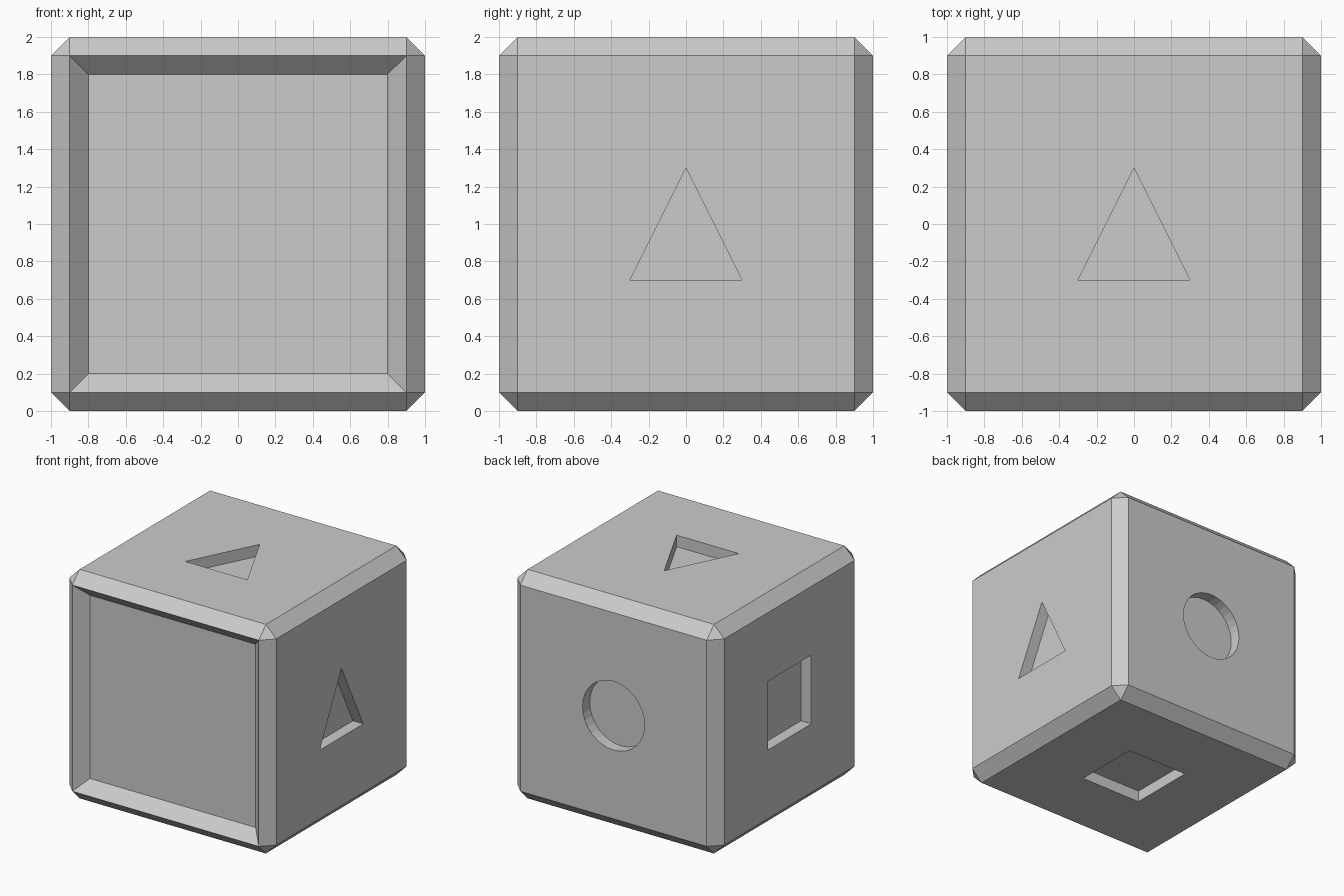
import bpy
import bmesh
from math import cos, sin, tau
from mathutils import Matrix, Vector

cube = bpy.data.objects.get("Cube")
if cube:
    bpy.data.objects.remove(cube, do_unlink=True)

HALF = 1.0       # half the block's side
BEVEL = 0.1      # chamfer width
DEPTH = 0.1      # depth of every recess
R = 0.3          # half size of the cut shapes
CENTRE = Vector((0, 0, HALF))

grey = bpy.data.materials.new("light grey")
grey.use_nodes = True
grey.diffuse_color = (0.6, 0.6, 0.6, 1)
grey.node_tree.nodes["Principled BSDF"].inputs["Base Color"].default_value = (0.6, 0.6, 0.6, 1)


def make_object(name, bm):
    bmesh.ops.recalc_face_normals(bm, faces=bm.faces)
    mesh = bpy.data.meshes.new(name)
    bm.to_mesh(mesh)
    bm.free()
    mesh.materials.append(grey)
    obj = bpy.data.objects.new(name, mesh)
    bpy.context.collection.objects.link(obj)
    return obj


def make_cutter(name, profile, normal, up):
    """Prism straddling the block side that faces along normal."""
    n, v = Vector(normal), Vector(up)
    axes = Matrix((v.cross(n), v, n)).transposed()
    bm = bmesh.new()
    verts = [bm.verts.new(CENTRE + axes @ Vector((x, y, HALF - DEPTH))) for x, y in profile]
    base = bm.faces.new(verts)
    top = bmesh.ops.extrude_face_region(bm, geom=[base])["geom"]
    moved = [g for g in top if isinstance(g, bmesh.types.BMVert)]
    bmesh.ops.translate(bm, verts=moved, vec=n * DEPTH * 2)
    cutter = make_object(name, bm)
    cutter.hide_render = True
    return cutter


# Chamfered block with a sloped, sunken front panel
bm = bmesh.new()
bmesh.ops.create_cube(bm, size=2 * HALF, matrix=Matrix.Translation(CENTRE))
bmesh.ops.bevel(bm, geom=bm.edges[:], offset=BEVEL, offset_type='OFFSET',
                segments=1, profile=0.5, affect='EDGES')
bm.normal_update()
front = min(bm.faces, key=lambda f: f.normal.y)
bmesh.ops.inset_region(bm, faces=[front], thickness=BEVEL, use_even_offset=True)
bmesh.ops.translate(bm, verts=front.verts[:], vec=(0, DEPTH, 0))
block = make_object("chamfered_block", bm)

# Shapes sunk into the other five sides
triangle = [(-R, -R), (R, -R), (0, R)]
square = [(-R, -R), (R, -R), (R, R), (-R, R)]
circle = [(R * cos(tau * i / 32), R * sin(tau * i / 32)) for i in range(32)]
cuts = [
    ("top_triangle", triangle, (0, 0, 1), (0, 1, 0)),
    ("left_triangle", triangle, (1, 0, 0), (0, 0, 1)),
    ("right_square", square, (-1, 0, 0), (0, 0, 1)),
    ("bottom_square", square, (0, 0, -1), (0, 1, 0)),
    ("back_circle", circle, (0, 1, 0), (0, 0, 1)),
]
cutters = [make_cutter(*cut) for cut in cuts]
for cutter in cutters:
    mod = block.modifiers.new(cutter.name, 'BOOLEAN')
    mod.operation = 'DIFFERENCE'
    mod.solver = 'EXACT'
    mod.object = cutter

# Apply the cuts and drop the cutters
bpy.context.view_layer.update()
evaluated = block.evaluated_get(bpy.context.evaluated_depsgraph_get())
result = bpy.data.meshes.new_from_object(evaluated)
block.modifiers.clear()
block.data = result
block.data.name = "chamfered_block"
result.materials.clear()
result.materials.append(grey)
for face in result.polygons:
    face.material_index = 0
for cutter in cutters:
    bpy.data.objects.remove(cutter, do_unlink=True)
